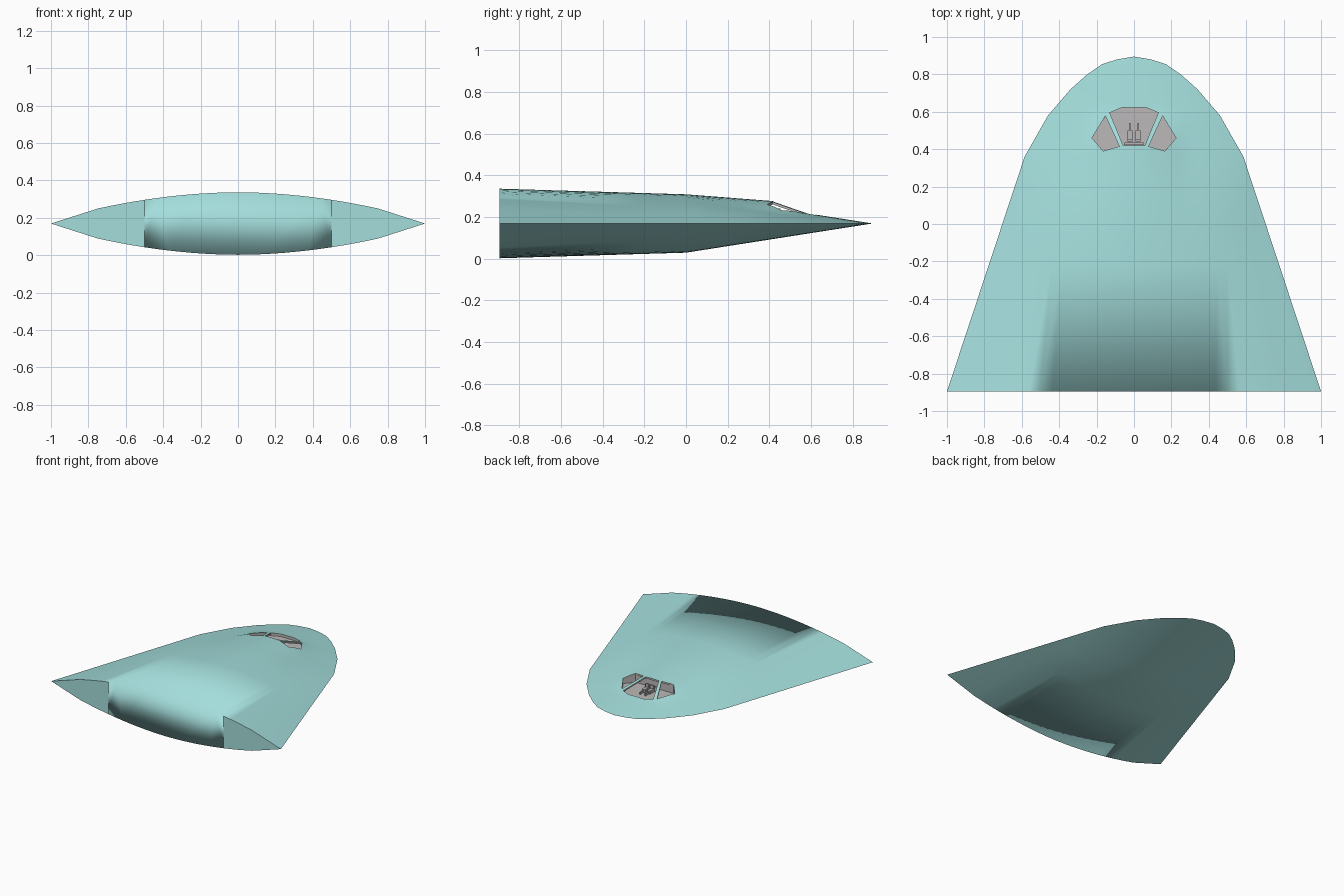
import bpy, bmesh
from mathutils import Vector

if "Cube" in bpy.data.objects:
    bpy.data.objects.remove(bpy.data.objects["Cube"])

MID = 0.169      # height of the sharp outline edge
END = 0.895      # half length
N = 12           # columns per half hull

def material(name, rgb):
    m = bpy.data.materials.new(name)
    m.diffuse_color = (*rgb, 1)
    m.use_nodes = True
    m.node_tree.nodes["Principled BSDF"].inputs["Base Color"].default_value = m.diffuse_color
    return m

teal = material("pale_teal", (0.37, 0.73, 0.715))
grey = material("cockpit_grey", (0.50, 0.485, 0.48))

def lerp_table(pts, y):
    for (y0, v0), (y1, v1) in zip(pts, pts[1:]):
        if y <= y1:
            return v0 + (v1 - v0) * (y - y0) / (y1 - y0)
    return pts[-1][1]

OUTLINE = [(-END, 1.0), (.36, .585), (.58, .46), (.72, .34), (.80, .25),
           (.855, .17), (.88, .09), (END, 0)]
BODY = [(-END, .75), *OUTLINE[1:]]
HEIGHT = [(-END, .167), (0, .14), (END, 0)]
BUMP = [(-END, 0), (0, 0), (.42, .033), (.61, 0), (END, 0)]

def skin(x, y, top=True):
    """Height of the body skin at x, y (inside the wing crease)."""
    h, w = lerp_table(HEIGHT, y), lerp_table(BODY, y)
    t = min(abs(x) / w, 1) if w > 1e-6 else 0
    crease = max(0, .08 * (.36 - y) / 1.255)
    z = crease + (h - crease) * (1 - t ** 1.9)
    if not top:
        return MID - z
    return MID + z + lerp_table(BUMP, y) * max(0, 1 - (x / .28) ** 2)

def new_object(name, bm, mats):
    me = bpy.data.meshes.new(name)
    bm.to_mesh(me)
    bm.free()
    ob = bpy.data.objects.new(name, me)
    bpy.context.collection.objects.link(ob)
    for m in mats:
        me.materials.append(m)
    return ob

# Hull: top and bottom skins lofted along the length, with tail faces
ROWS = [-END, -.22, 0, .2, .36, .42, .5, .58, .61, .66, .72, .80, .855, .88, END]
bm = bmesh.new()
grids = []
for top in (True, False):
    grid = []
    for y in ROWS:
        w, o = lerp_table(BODY, y), lerp_table(OUTLINE, y)
        row = [bm.verts.new((-o, y, MID))]
        for i in range(-N, N + 1):
            x = w * i / N
            row.append(bm.verts.new((x, y, skin(x, y, top))))
        row.append(bm.verts.new((o, y, MID)))
        grid.append(row)
    grids.append(grid)
    for a, b in zip(grid, grid[1:]):
        for i in range(len(a) - 1):
            bm.faces.new((a[i], a[i + 1], b[i + 1], b[i]))
up, low = grids[0][0], grids[1][0]
k = 1 + N - 8                       # columns at x = -0.5 and +0.5
last = len(up) - 1
for lo, hi in ((0, k), (k, last - k), (last - k, last)):
    bm.faces.new(up[lo:hi + 1] + low[lo:hi + 1][::-1])
bmesh.ops.remove_doubles(bm, verts=bm.verts, dist=1e-5)
bmesh.ops.dissolve_degenerate(bm, edges=bm.edges, dist=1e-5)
bmesh.ops.recalc_face_normals(bm, faces=bm.faces)
for f in bm.faces:
    f.smooth = True
for e in bm.edges:
    a, b = e.verts[0].co, e.verts[1].co
    on_outline = abs(a.z - MID) < 1e-4 and abs(b.z - MID) < 1e-4
    at_crease = all(-.23 < p.y < .37 and
                    abs(abs(p.x) - lerp_table(BODY, p.y)) < 1e-4 for p in (a, b))
    side_cap = all(p.y < -END + 1e-3 and abs(p.x) > .499 for p in (a, b))
    if on_outline or at_crease or side_cap:
        e.smooth = False
hull = new_object("hull", bm, (teal, grey))

# Cockpit openings: one centre window, two mirrored side windows
FLOOR = .193
CENTRE = [(-.13, .595), (-.065, .622), (.065, .622), (.13, .595), (.058, .42), (-.058, .42)]
SIDE = [(.153, .578), (.225, .46), (.165, .39), (.078, .415)]
MIRROR = [(-x, y) for x, y in SIDE]

def hull_of(bm, points):
    verts = [bm.verts.new(p) for p in points]
    bmesh.ops.convex_hull(bm, input=verts)

def cutter(name, solids):
    bm = bmesh.new()
    for s in solids:
        hull_of(bm, s)
    bmesh.ops.dissolve_limit(bm, angle_limit=.001, verts=bm.verts, edges=bm.edges)
    bmesh.ops.recalc_face_normals(bm, faces=bm.faces)
    for f in bm.faces:
        f.material_index = 1
        f.smooth = False
    for e in bm.edges:
        e.smooth = False
    ob = new_object(name, bm, (teal, grey))
    ob.hide_render = True
    ob.hide_viewport = True
    mod = hull.modifiers.new(name, 'BOOLEAN')
    mod.operation = 'DIFFERENCE'
    mod.solver = 'EXACT'
    mod.object = ob
    return ob

cutter("window_cutter", [[(x, y, z) for x, y in p for z in (FLOOR, .4)]
                         for p in (CENTRE, SIDE, MIRROR)])
# Hollow below the window struts
cutter("cockpit_cutter", [[(x, y, z) for x, y in CENTRE + SIDE + MIRROR
                           for z in (FLOOR - .002, skin(x, y) - .012)]])

# Keep the window rims crisp
bpy.context.view_layer.update()
dg = bpy.context.evaluated_depsgraph_get()
result = bpy.data.meshes.new_from_object(hull.evaluated_get(dg))
hull.modifiers.clear()
hull.data = result
bm = bmesh.new()
bm.from_mesh(result)
for e in bm.edges:
    if len({f.material_index for f in e.link_faces}) > 1:
        e.smooth = False
bm.to_mesh(result)
bm.free()

# Two seats and a rear bulkhead bar on the cockpit floor
def box(name, centre, size):
    bm = bmesh.new()
    bmesh.ops.create_cube(bm, size=1)
    for v in bm.verts:
        v.co = Vector(v.co[i] * size[i] + centre[i] for i in range(3))
    return new_object(name, bm, (grey,))

for side, s in (("left", -1), ("right", 1)):
    box(side + "_seat", (s * .022, .475, .203), (.026, .05, .025))
    box(side + "_seat_back", (s * .022, .447, .215), (.028, .012, .05))
    box(side + "_stick", (s * .022, .52, .2), (.008, .04, .018))
box("rear_bar", (0, .43, .208), (.1, .014, .035))
